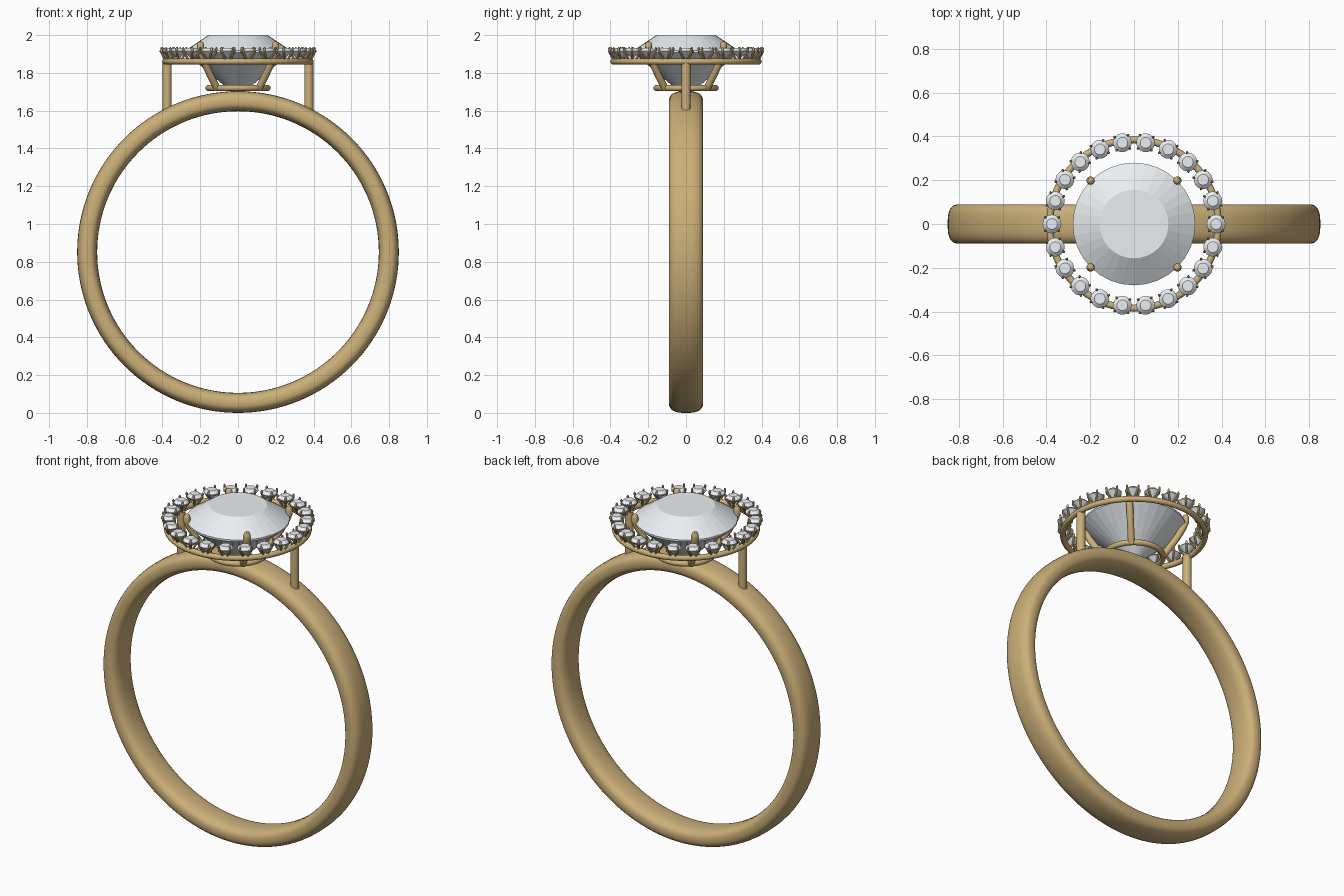
import bpy, bmesh, math
from mathutils import Vector, Matrix

if "Cube" in bpy.data.objects:
    bpy.data.objects.remove(bpy.data.objects["Cube"])

TAU = 2 * math.pi


def material(name, color):
    m = bpy.data.materials.new(name)
    m.diffuse_color = color
    m.use_nodes = True
    m.node_tree.nodes["Principled BSDF"].inputs["Base Color"].default_value = m.diffuse_color
    return m


GOLD = material("gold", (0.60, 0.43, 0.19, 1))
GEM = material("gem", (0.82, 0.86, 0.89, 1))


def finish(name, bm, mat, smooth=True):
    bmesh.ops.recalc_face_normals(bm, faces=bm.faces)
    me = bpy.data.meshes.new(name)
    bm.to_mesh(me)
    bm.free()
    me.materials.append(mat)
    ob = bpy.data.objects.new(name, me)
    bpy.context.collection.objects.link(ob)
    if smooth:
        bpy.context.view_layer.objects.active = ob
        ob.select_set(True)
        bpy.ops.object.shade_smooth_by_angle(angle=math.radians(40))
        ob.select_set(False)
    return ob


def bridge(bm, a, b):
    n = len(a)
    for i in range(n):
        bm.faces.new((a[i], a[(i + 1) % n], b[(i + 1) % n], b[i]))


def lathe_loop(bm, profile, segs, place):
    """Spin a closed (radius, axis) profile into a ring."""
    rings = [[bm.verts.new(place(r, h, TAU * i / segs)) for r, h in profile]
             for i in range(segs)]
    for i in range(segs):
        bridge(bm, rings[i], rings[(i + 1) % segs])


def wire_ring(name, radius, thick, z):
    bm = bmesh.new()
    prof = [(radius + thick * math.cos(TAU * k / 12), z + thick * math.sin(TAU * k / 12))
            for k in range(12)]
    lathe_loop(bm, prof, 96, lambda r, h, a: (r * math.cos(a), r * math.sin(a), h))
    finish(name, bm, GOLD)


def tube(bm, path, segs):
    """Sweep a circle along (point, radius) pairs and cap the ends."""
    pts = [Vector(p) for p, _ in path]
    rings = []
    for i, (p, r) in enumerate(path):
        d = (pts[min(i + 1, len(pts) - 1)] - pts[max(i - 1, 0)]).normalized()
        side = d.cross(Vector((0.3, 1, 0))).normalized()
        up = d.cross(side)
        rings.append([bm.verts.new(pts[i] + r * (side * math.cos(TAU * k / segs)
                      + up * math.sin(TAU * k / segs))) for k in range(segs)])
    for a, b in zip(rings, rings[1:]):
        bridge(bm, a, b)
    bm.faces.new(rings[0])
    bm.faces.new(rings[-1])


def gem(bm, profile, segs, culet, mat):
    """Faceted stone: rings from table downwards, closing at the culet."""
    rings = [[bm.verts.new(mat @ Vector((r * math.cos(TAU * k / segs),
              r * math.sin(TAU * k / segs), z))) for k in range(segs)]
             for r, z in profile]
    for a, b in zip(rings, rings[1:]):
        bridge(bm, a, b)
    bm.faces.new(rings[0])
    tip = bm.verts.new(mat @ Vector((0, 0, culet)))
    for k in range(segs):
        bm.faces.new((rings[-1][k], rings[-1][(k + 1) % segs], tip))


# Band: soft-cornered section spun around the y axis
def soft(v, e=0.75):
    return math.copysign(abs(v) ** e, v)


bm = bmesh.new()
section = [(0.7985 + 0.053 * soft(math.cos(TAU * k / 32)), 0.09 * soft(math.sin(TAU * k / 32)))
           for k in range(32)]
lathe_loop(bm, section, 128,
           lambda r, h, a: (r * math.cos(a), h, 0.8515 + r * math.sin(a)))
finish("band", bm, GOLD)

# Wire rings: halo gallery and basket base
wire_ring("halo_ring", 0.385, 0.016, 1.86)
wire_ring("basket_ring", 0.157, 0.016, 1.72)

# Posts joining band and halo
for name, s in (("left_post", -1), ("right_post", 1)):
    bm = bmesh.new()
    tube(bm, [((s * 0.375, 0, 1.57), 0.024), ((s * 0.375, 0, 1.862), 0.024)], 20)
    finish(name, bm, GOLD)

# Centre stone
bm = bmesh.new()
gem(bm, [(0.157, 2.0), (0.28, 1.918), (0.28, 1.908)], 32, 1.67, Matrix())
finish("centre_stone", bm, GEM, smooth=False)

# Centre prongs: curved claws with rounded tips
claw = [(0.155, 1.715, 0.019), (0.195, 1.77, 0.019), (0.235, 1.83, 0.019),
        (0.268, 1.89, 0.019), (0.281, 1.925, 0.019), (0.281, 1.95, 0.019),
        (0.279, 1.962, 0.014), (0.278, 1.967, 0.005)]
for i in range(4):
    a = TAU * (i + 0.5) / 4
    bm = bmesh.new()
    tube(bm, [((r * math.cos(a), r * math.sin(a), z), t) for r, z, t in claw], 14)
    finish(f"centre_prong_{i + 1}", bm, GOLD)

# Halo: small stones, each held by four tiny prongs
N = 22
stones, prongs = bmesh.new(), bmesh.new()
for i in range(N):
    m = Matrix.Rotation(TAU * i / N, 4, 'Z') @ Matrix.Translation((0.375, 0, 0))
    gem(stones, [(0.025, 1.931), (0.043, 1.916), (0.043, 1.913)], 16, 1.872, m)
    for k in range(4):
        a = TAU * (k + 0.5) / 4
        tube(prongs, [(m @ Vector((r * math.cos(a), r * math.sin(a), z)), t)
                      for r, z, t in ((0.014, 1.866, 0.006), (0.042, 1.908, 0.006),
                                      (0.044, 1.93, 0.006), (0.043, 1.936, 0.003))], 8)
finish("halo_stones", stones, GEM, smooth=False)
finish("halo_prongs", prongs, GOLD)
